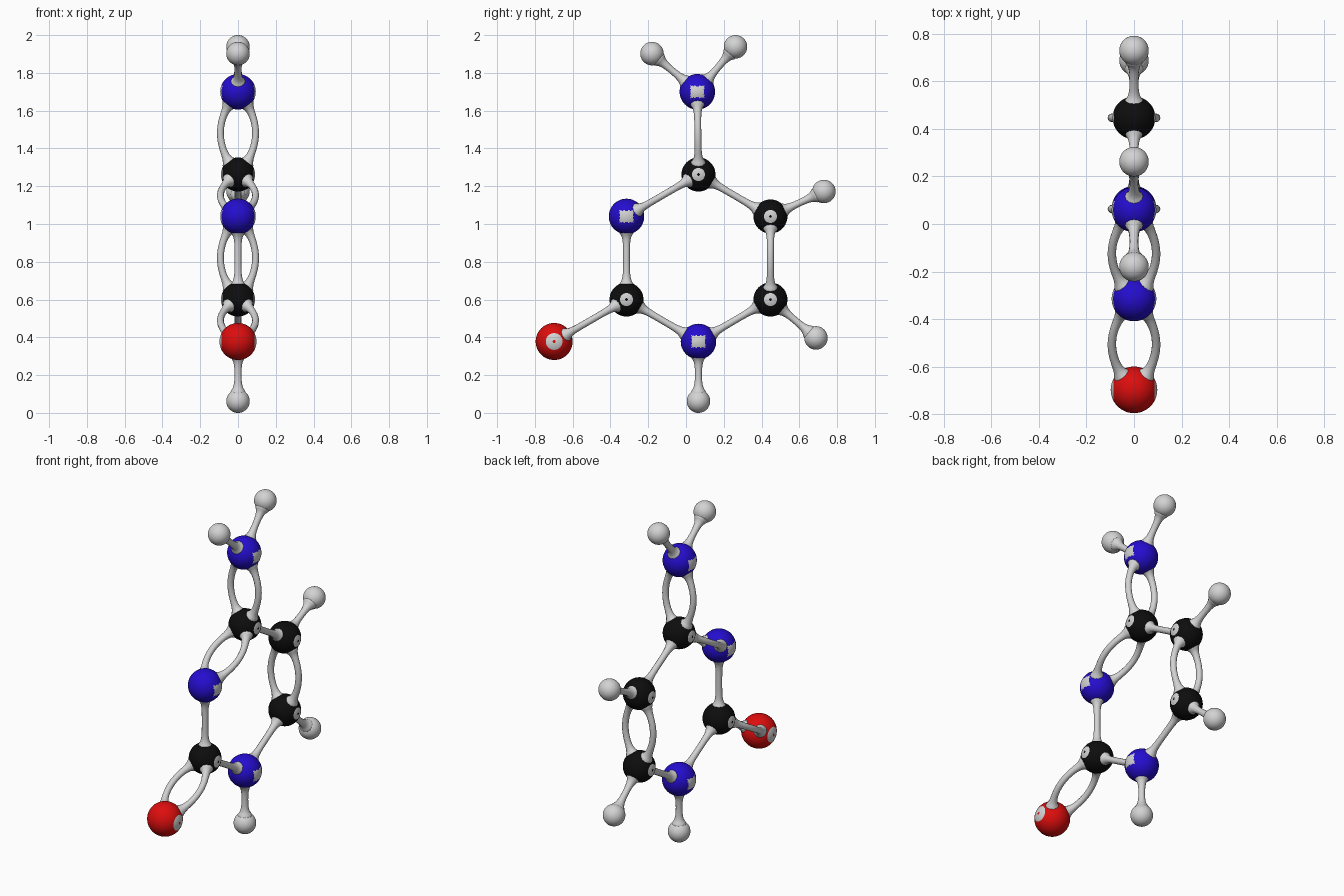
import bpy, bmesh, math
from mathutils import Vector, Matrix

cube = bpy.data.objects.get("Cube")
if cube:
    bpy.data.objects.remove(cube)


def material(name, rgb):
    m = bpy.data.materials.new(name)
    m.use_nodes = True
    m.diffuse_color = (*rgb, 1)
    m.node_tree.nodes["Principled BSDF"].inputs["Base Color"].default_value = (*rgb, 1)
    return m


LIGHT = material("light grey", (0.65, 0.65, 0.65))
BLACK = material("black", (0.004, 0.004, 0.004))
BLUE = material("blue", (0.018, 0.004, 0.62))
RED = material("red", (0.72, 0.004, 0.004))

# Side patches: rules on the y and z offset from the atom centre
ring = lambda y, z: 0.009 < math.hypot(y, z) < 0.033
wide_ring = lambda y, z: 0.011 < math.hypot(y, z) < 0.041
block = lambda y, z: abs(y) < 0.037 and abs(z) < 0.031

KINDS = {
    "carbon": (0.09, BLACK, ring),
    "nitrogen": (0.094, BLUE, block),
    "oxygen": (0.098, RED, wide_ring),
    "hydrogen": (0.062, LIGHT, None),
}

# Atoms: kind and position in the x = 0 plane
ATOMS = {
    "top_nitrogen": ("nitrogen", 0.06, 1.70),
    "upper_carbon": ("carbon", 0.066, 1.262),
    "front_nitrogen": ("nitrogen", -0.315, 1.04),
    "front_carbon": ("carbon", -0.315, 0.60),
    "lower_nitrogen": ("nitrogen", 0.066, 0.378),
    "lower_back_carbon": ("carbon", 0.447, 0.60),
    "upper_back_carbon": ("carbon", 0.447, 1.04),
    "front_oxygen": ("oxygen", -0.698, 0.378),
    "top_front_hydrogen": ("hydrogen", -0.18, 1.902),
    "top_back_hydrogen": ("hydrogen", 0.262, 1.938),
    "upper_back_hydrogen": ("hydrogen", 0.73, 1.172),
    "lower_back_hydrogen": ("hydrogen", 0.688, 0.397),
    "bottom_hydrogen": ("hydrogen", 0.066, 0.062),
}

SINGLE = [
    ("front_nitrogen", "front_carbon"), ("front_carbon", "lower_nitrogen"),
    ("lower_nitrogen", "lower_back_carbon"), ("upper_back_carbon", "upper_carbon"),
    ("top_nitrogen", "top_front_hydrogen"), ("top_nitrogen", "top_back_hydrogen"),
    ("upper_back_carbon", "upper_back_hydrogen"),
    ("lower_back_carbon", "lower_back_hydrogen"),
    ("lower_nitrogen", "bottom_hydrogen"),
]
DOUBLE = [
    ("top_nitrogen", "upper_carbon"), ("upper_carbon", "front_nitrogen"),
    ("front_carbon", "front_oxygen"), ("upper_back_carbon", "lower_back_carbon"),
]


def add_mesh(name, mesh):
    for p in mesh.polygons:
        p.use_smooth = True
    obj = bpy.data.objects.new(name, mesh)
    bpy.context.collection.objects.link(obj)
    return obj


def add_atom(name, kind, y, z):
    """Sphere with its poles on the x axis, patched around both poles."""
    radius, colour, patch = KINDS[kind]
    bm = bmesh.new()
    bmesh.ops.create_uvsphere(bm, u_segments=48, v_segments=40, radius=radius,
                              matrix=Matrix.Rotation(math.pi / 2, 4, "Y"))
    if patch:
        for f in bm.faces:
            c = f.calc_center_median()
            f.material_index = int(abs(c.x) > radius / 2 and patch(c.y, c.z))
    mesh = bpy.data.meshes.new(name)
    bm.to_mesh(mesh)
    bm.free()
    mesh.materials.append(colour)
    if patch:
        mesh.materials.append(LIGHT)
    add_mesh(name, mesh).location = (0, y, z)


def add_bond(name, start, end, bow, steps=40):
    """Round rod between two atoms, flared at the atoms and bowed along x."""
    (ka, *pa), (kb, *pb) = ATOMS[start], ATOMS[end]
    a, b = Vector((0, *pa)), Vector((0, *pb))
    curve = bpy.data.curves.new(name + "_path", "CURVE")
    curve.dimensions = "3D"
    curve.bevel_depth = 1.0
    curve.bevel_resolution = 4
    spline = curve.splines.new("POLY")
    spline.points.add(steps)
    for i, point in enumerate(spline.points):
        t = i / steps
        p = a.lerp(b, t) + Vector((bow * (1 - (2 * t - 1) ** 2), 0, 0))
        gap = min((p - a).length - KINDS[ka][0], (p - b).length - KINDS[kb][0])
        point.co = (*p, 1)
        point.radius = 0.018 + 0.014 * math.exp(-max(gap, -0.01) / 0.022)
    rod = bpy.data.objects.new(name + "_path", curve)
    bpy.context.collection.objects.link(rod)
    bpy.context.view_layer.update()
    graph = bpy.context.evaluated_depsgraph_get()
    mesh = bpy.data.meshes.new_from_object(rod.evaluated_get(graph))
    bpy.data.objects.remove(rod)
    mesh.materials.clear()
    mesh.materials.append(LIGHT)
    add_mesh(name, mesh)


for name, (kind, y, z) in ATOMS.items():
    add_atom(name, kind, y, z)

for start, end in SINGLE:
    add_bond(f"bond_{start}_to_{end}", start, end, 0)

for start, end in DOUBLE:
    for side, sign in (("left", 1), ("right", -1)):
        add_bond(f"{side}_bond_{start}_to_{end}", start, end, sign * 0.093)
